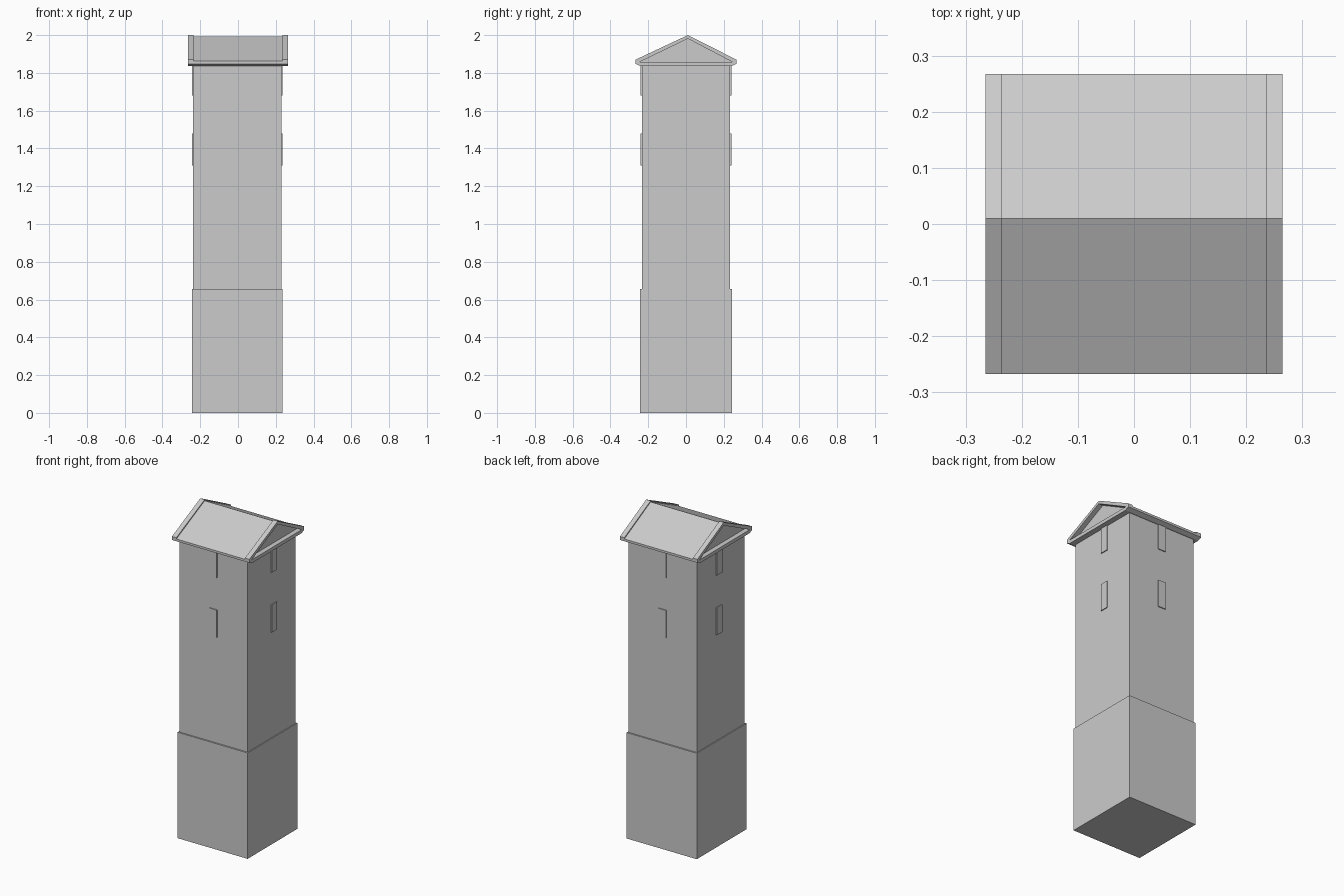
import bpy
import bmesh

cube = bpy.data.objects.get("Cube")
if cube:
    bpy.data.objects.remove(cube, do_unlink=True)

# Single stone colour
stone = bpy.data.materials.new("pale_grey_stone")
stone.use_nodes = True
grey = (0.6, 0.6, 0.6, 1)
stone.diffuse_color = grey
stone.node_tree.nodes["Principled BSDF"].inputs["Base Color"].default_value = grey


def prism(name, profile, x0, x1):
    """Extrude a (y, z) outline along x."""
    bm = bmesh.new()
    face = bm.faces.new([bm.verts.new((x0, y, z)) for y, z in profile])
    out = bmesh.ops.extrude_face_region(bm, geom=[face])
    moved = [v for v in out["geom"] if isinstance(v, bmesh.types.BMVert)]
    bmesh.ops.translate(bm, verts=moved, vec=(x1 - x0, 0, 0))
    bmesh.ops.recalc_face_normals(bm, faces=bm.faces)
    mesh = bpy.data.meshes.new(name)
    bm.to_mesh(mesh)
    bm.free()
    mesh.materials.append(stone)
    obj = bpy.data.objects.new(name, mesh)
    bpy.context.collection.objects.link(obj)
    return obj


def box(name, x0, x1, y0, y1, z0, z1):
    return prism(name, [(y0, z0), (y1, z0), (y1, z1), (y0, z1)], x0, x1)


# Plinth and shaft
CX, HALF = -0.004, 0.234
box("plinth", CX - 0.24, CX + 0.24, -0.243, 0.243, 0, 0.655)
box("shaft", CX - HALF, CX + HALF, -HALF, HALF, 0.655, 1.84)

# Narrow raised window panels on all four sides
WY, W, OUT = 0.02, 0.026, 0.006
for level, z0, z1 in (("lower", 1.31, 1.48), ("upper", 1.68, 1.84)):
    for side, s in (("left", 1), ("right", -1)):
        xs = sorted((CX + s * (HALF - 0.01), CX + s * (HALF + OUT)))
        box(f"{level}_window_{side}", *xs, WY - W, WY + W, z0, z1)
    for side, s in (("back", 1), ("front", -1)):
        ys = sorted((s * (HALF - 0.01), s * (HALF + OUT)))
        box(f"{level}_window_{side}", CX - W, CX + W, *ys, z0, z1)

# Cornice slab, recessed gable body and raised gable boards
RIDGE, EAVE, END, INNER = 0.01, 0.267, 0.265, 0.235
prism("cornice", [(-0.243, 1.837), (0.243, 1.837), (EAVE, 1.848),
                  (EAVE, 1.858), (-EAVE, 1.858), (-EAVE, 1.848)], -END, END)
prism("roof", [(-EAVE, 1.856), (EAVE, 1.856), (EAVE, 1.862),
               (RIDGE, 1.993), (-EAVE, 1.862)], -INNER, INNER)
for side, s in (("left", 1), ("right", -1)):
    prism(f"gable_board_{side}",
          [(-EAVE, 1.853), (-0.245, 1.858), (RIDGE, 1.981), (0.245, 1.858),
           (EAVE, 1.853), (EAVE, 1.87), (RIDGE, 2.0), (-EAVE, 1.87)],
          *sorted((s * INNER, s * END)))
